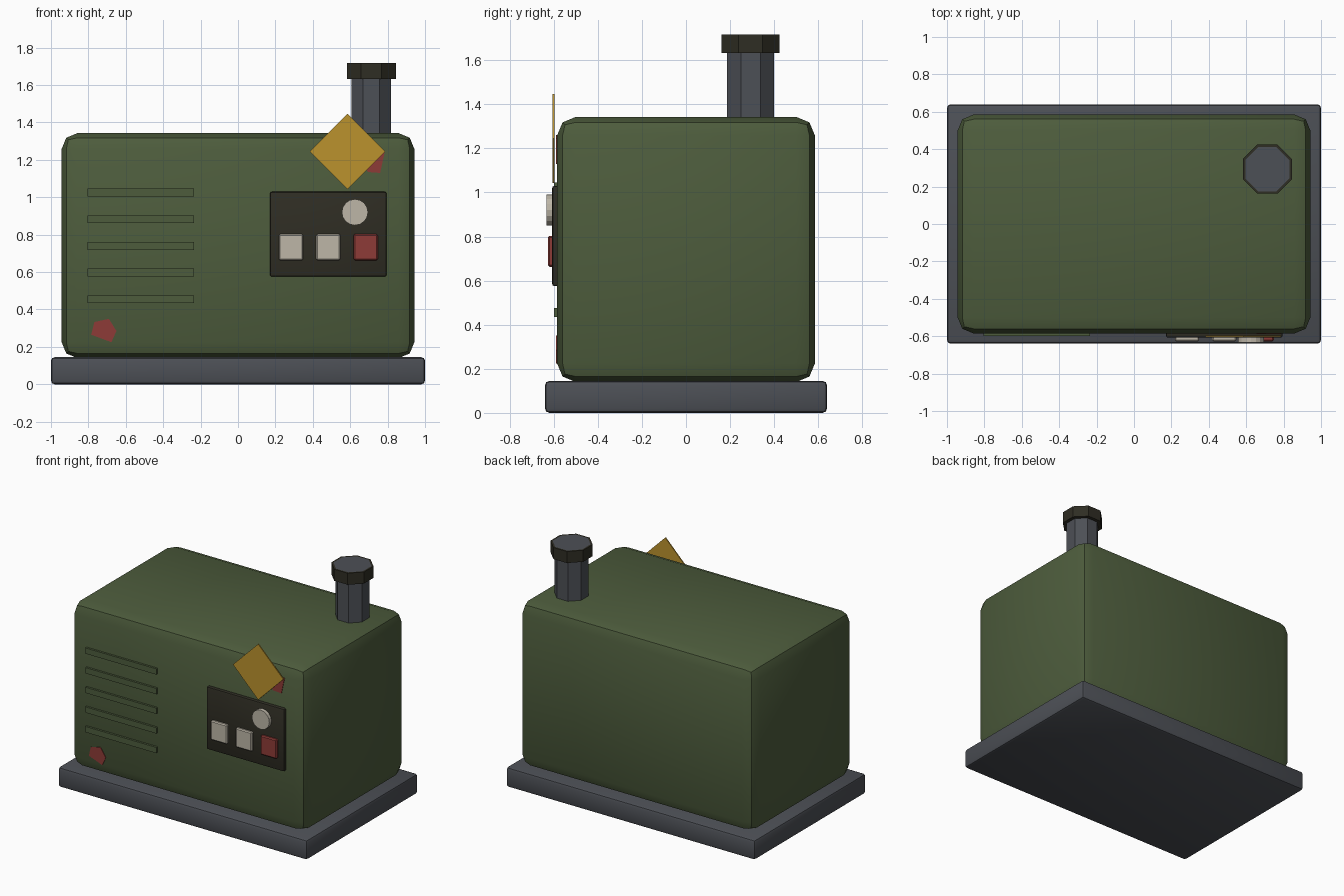
import bpy, bmesh, math

if "Cube" in bpy.data.objects:
    bpy.data.objects.remove(bpy.data.objects["Cube"])

def mat(name, rgb):
    m = bpy.data.materials.new(name)
    m.diffuse_color = (*rgb, 1)
    m.use_nodes = True
    m.node_tree.nodes["Principled BSDF"].inputs["Base Color"].default_value = m.diffuse_color
    return m

GREEN = mat("olive_green", (0.075, 0.108, 0.046))
GREY = mat("steel_grey", (0.073, 0.079, 0.092))
DARK = mat("dark_brown_black", (0.028, 0.026, 0.017))
CREAM = mat("cream", (0.51, 0.47, 0.39))
RED = mat("dull_red", (0.27, 0.044, 0.038))
YELLOW = mat("warning_yellow", (0.50, 0.29, 0.027))

def finish(bm, name, *mats):
    bmesh.ops.recalc_face_normals(bm, faces=bm.faces)
    me = bpy.data.meshes.new(name)
    bm.to_mesh(me)
    bm.free()
    ob = bpy.data.objects.new(name, me)
    bpy.context.collection.objects.link(ob)
    for m in mats:
        me.materials.append(m)
    return ob

def box(name, x, y, z, m, bevel=0.0, segments=2):
    """Box from (min, max) ranges, with optional rounded edges."""
    bm = bmesh.new()
    bmesh.ops.create_cube(bm, size=1)
    for v in bm.verts:
        for i, (a, b) in enumerate((x, y, z)):
            v.co[i] = a if v.co[i] < 0 else b
    if bevel:
        bmesh.ops.bevel(bm, geom=bm.edges[:], offset=bevel, segments=segments,
                        profile=0.5, affect='EDGES')
    ob = finish(bm, name, m)
    if bevel:
        bpy.ops.object.select_all(action='DESELECT')
        ob.select_set(True)
        bpy.context.view_layer.objects.active = ob
        bpy.ops.object.shade_smooth_by_angle(angle=math.radians(30))
    return ob

def plate(name, pts, y0, y1, m):
    """Flat outline in x, z extruded along y."""
    bm = bmesh.new()
    f = bm.faces.new([bm.verts.new((x, y0, z)) for x, z in pts])
    ext = bmesh.ops.extrude_face_region(bm, geom=[f])["geom"]
    for v in ext:
        if isinstance(v, bmesh.types.BMVert):
            v.co.y = y1
    return finish(bm, name, m)

def ring(cx, cz, r, n, start=0.0):
    return [(cx + r * math.cos(start + i * math.tau / n),
             cz + r * math.sin(start + i * math.tau / n)) for i in range(n)]

def octagon_post(name, apothem, z0, z1, *mats):
    """Upright octagon; a second material colours its inset top."""
    bm = bmesh.new()
    r = apothem / math.cos(math.pi / 8)
    f = bm.faces.new([bm.verts.new((x, y, z0))
                      for x, y in ring(0.713, 0.293, r, 8, math.pi / 8)])
    for v in bmesh.ops.extrude_face_region(bm, geom=[f])["geom"]:
        if isinstance(v, bmesh.types.BMVert):
            v.co.z = z1
    if len(mats) > 1:
        bm.normal_update()
        top = max(bm.faces, key=lambda q: q.calc_center_median().z)
        bmesh.ops.inset_region(bm, faces=[top], thickness=0.014)
        top.material_index = 1
    return finish(bm, name, *mats)

# Base and housing
box("base", (-1, 1), (-0.64, 0.64), (0, 0.145), GREY, 0.02)
box("housing", (-0.943, 0.943), (-0.585, 0.585), (0.14, 1.343), GREEN, 0.085)

# Vent slats
for i in range(5):
    z = 0.455 + i * 0.1425
    box(f"vent_slat_{i + 1}", (-0.805, -0.235), (-0.6, -0.57),
        (z - 0.021, z + 0.021), GREEN)

# Control panel, buttons and dial
box("control_panel", (0.17, 0.795), (-0.608, -0.57), (0.575, 1.03), DARK, 0.012)
for i, m in enumerate((CREAM, CREAM, RED)):
    x = 0.283 + i * 0.2
    box(f"button_{i + 1}", (x - 0.065, x + 0.065), (-0.627, -0.6),
        (0.663, 0.803), m, 0.007, 1)
plate("dial", ring(0.625, 0.92, 0.07, 16), -0.634, -0.6, CREAM)

# Warning diamond and paint patches
plate("warning_diamond", ring(0.585, 1.245, 0.202, 4), -0.605, -0.597, YELLOW)
plate("patch_low", [(-0.768, 0.333), (-0.69, 0.35), (-0.65, 0.285),
                    (-0.677, 0.225), (-0.785, 0.265)], -0.589, -0.58, RED)
plate("patch_high", [(0.785, 1.245), (0.76, 1.13), (0.695, 1.135),
                     (0.655, 1.2), (0.72, 1.26)], -0.589, -0.58, RED)

# Exhaust pipe and cap
octagon_post("exhaust_pipe", 0.106, 1.3, 1.65, GREY)
octagon_post("exhaust_cap", 0.131, 1.633, 1.717, DARK, GREY)
